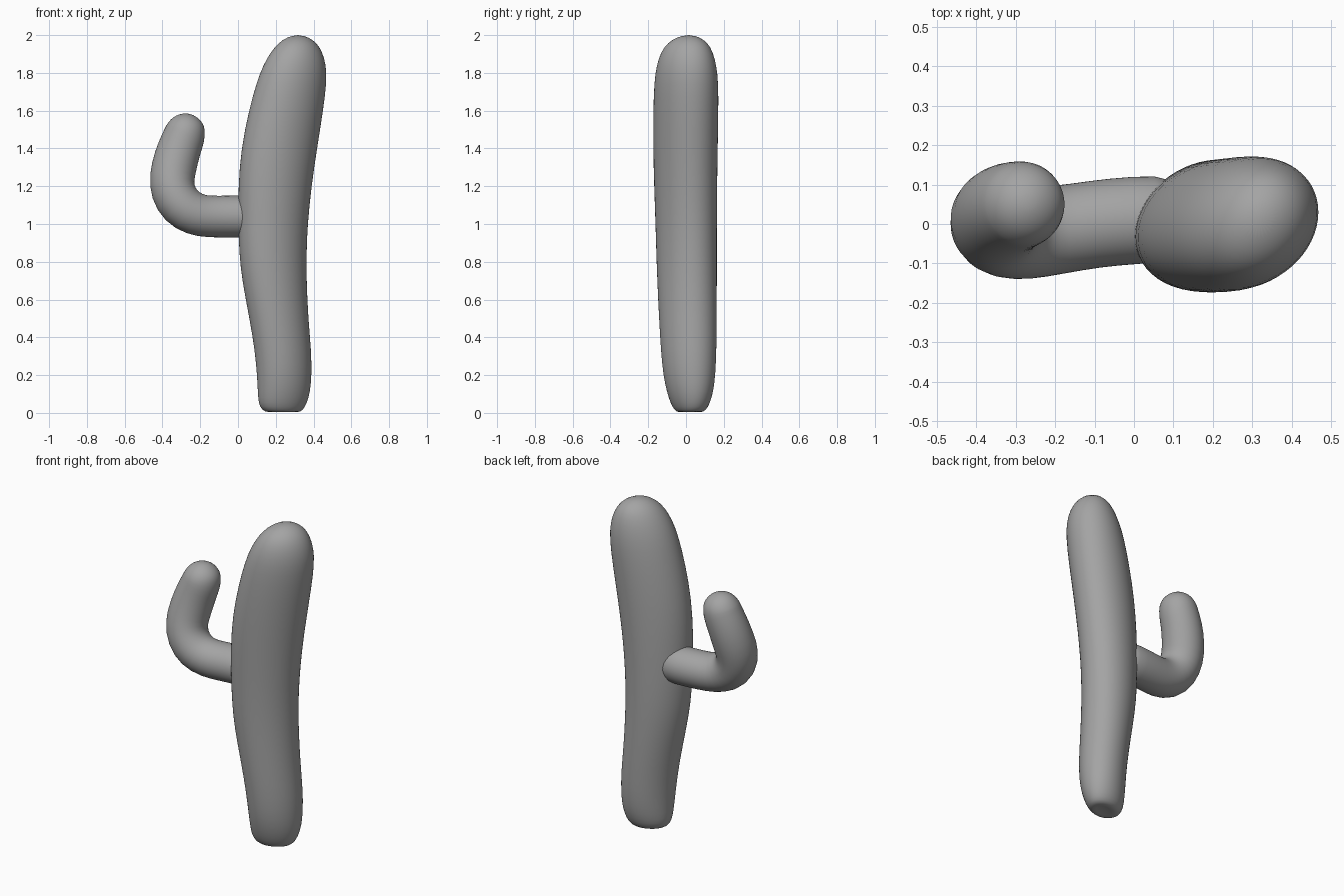
import bpy, bmesh
from math import sin, cos, pi, radians
from mathutils import Vector

cube = bpy.data.objects.get("Cube")
if cube:
    bpy.data.objects.remove(cube, do_unlink=True)

SIDES = 28

# one matte grey for the whole plant
grey = bpy.data.materials.new("stone grey")
grey.use_nodes = True
grey.diffuse_color = (0.37, 0.37, 0.37, 1)
bsdf = grey.node_tree.nodes["Principled BSDF"]
bsdf.inputs["Base Color"].default_value = grey.diffuse_color
bsdf.inputs["Roughness"].default_value = 0.8


def loft(name, rings, start, end):
    """Skin elliptical rings (centre, axis_u, axis_v) and close both ends on a point."""
    bm = bmesh.new()
    loops = []
    for c, u, v in rings:
        angles = [2 * pi * i / SIDES for i in range(SIDES)]
        loops.append([bm.verts.new(c + u * cos(t) + v * sin(t)) for t in angles])
    first, last = bm.verts.new(start), bm.verts.new(end)
    for i in range(SIDES):
        j = (i + 1) % SIDES
        for a, b in zip(loops, loops[1:]):
            bm.faces.new((a[i], a[j], b[j], b[i]))
        bm.faces.new((first, loops[0][j], loops[0][i]))
        bm.faces.new((last, loops[-1][i], loops[-1][j]))
    bmesh.ops.recalc_face_normals(bm, faces=bm.faces[:])
    mesh = bpy.data.meshes.new(name)
    bm.to_mesh(mesh)
    bm.free()
    mesh.materials.append(grey)
    mesh.shade_smooth()
    obj = bpy.data.objects.new(name, mesh)
    bpy.context.collection.objects.link(obj)
    sub = obj.modifiers.new("smooth", "SUBSURF")
    sub.levels = sub.render_levels = 1
    return obj


# trunk: height, left and right edge, front and back edge
trunk = [
    (0.0, .16, .32, -.04, .08), (.015, .125, .345, -.06, .105),
    (.05, .108, .365, -.08, .125), (.11, .104, .383, -.10, .143),
    (.2, .1, .391, -.12, .155), (.33, .088, .389, -.132, .16),
    (.5, .06, .373, -.142, .162), (.7, .02, .364, -.151, .162),
    (.85, .005, .364, -.156, .162), (1.0, 0, .37, -.16, .162),
    (1.2, 0, .39, -.167, .163), (1.4, .015, .42, -.172, .166),
    (1.6, .056, .452, -.172, .17), (1.75, .097, .471, -.167, .17),
    (1.84, .132, .468, -.155, .16), (1.91, .172, .448, -.132, .142),
    (1.96, .214, .417, -.097, .115), (1.99, .262, .372, -.045, .07),
]
rings = []
for z, x0, x1, y0, y1 in trunk:
    a, b = (x1 - x0) / 2, (y1 - y0) / 2
    rings.append((Vector(((x0 + x1) / 2, (y0 + y1) / 2, z)),
                  Vector((a, 0.16 * a, 0)), Vector((0, b, 0))))
loft("trunk", rings, (.24, .02, .015), (.317, .015, 2.002))

# side arm: centre line and thickness, bending upward at the elbow
arm = [
    (.12, .015, 1.04, .11), (0, .01, 1.04, .112), (-.1, 0, 1.039, .111),
    (-.19, -.015, 1.04, .112), (-.27, -.024, 1.068, .119),
    (-.33, -.018, 1.13, .122), (-.354, 0, 1.21, .121),
    (-.341, .025, 1.3, .121), (-.312, .043, 1.4, .116), (-.28, .05, 1.475, .111),
]
points = [Vector(p[:3]) for p in arm]
rings = []
for i, p in enumerate(points):
    tangent = (points[min(i + 1, len(arm) - 1)] - points[max(i - 1, 0)]).normalized()
    u = tangent.cross(Vector((0, 1, 0))).normalized()
    v = u.cross(tangent)
    rings.append((p, u * arm[i][3], v * arm[i][3]))

# rounded arm tip
tip, radius = points[-1], arm[-1][3]
up = Vector((.12, .05, 1)).normalized()
u = up.cross(Vector((0, 1, 0))).normalized()
v = u.cross(up)
for angle in (20, 40, 58, 75):
    t = radians(angle)
    rings.append((tip + up * radius * sin(t), u * radius * cos(t), v * radius * cos(t)))
loft("side_arm", rings, points[0], tip + up * radius)
